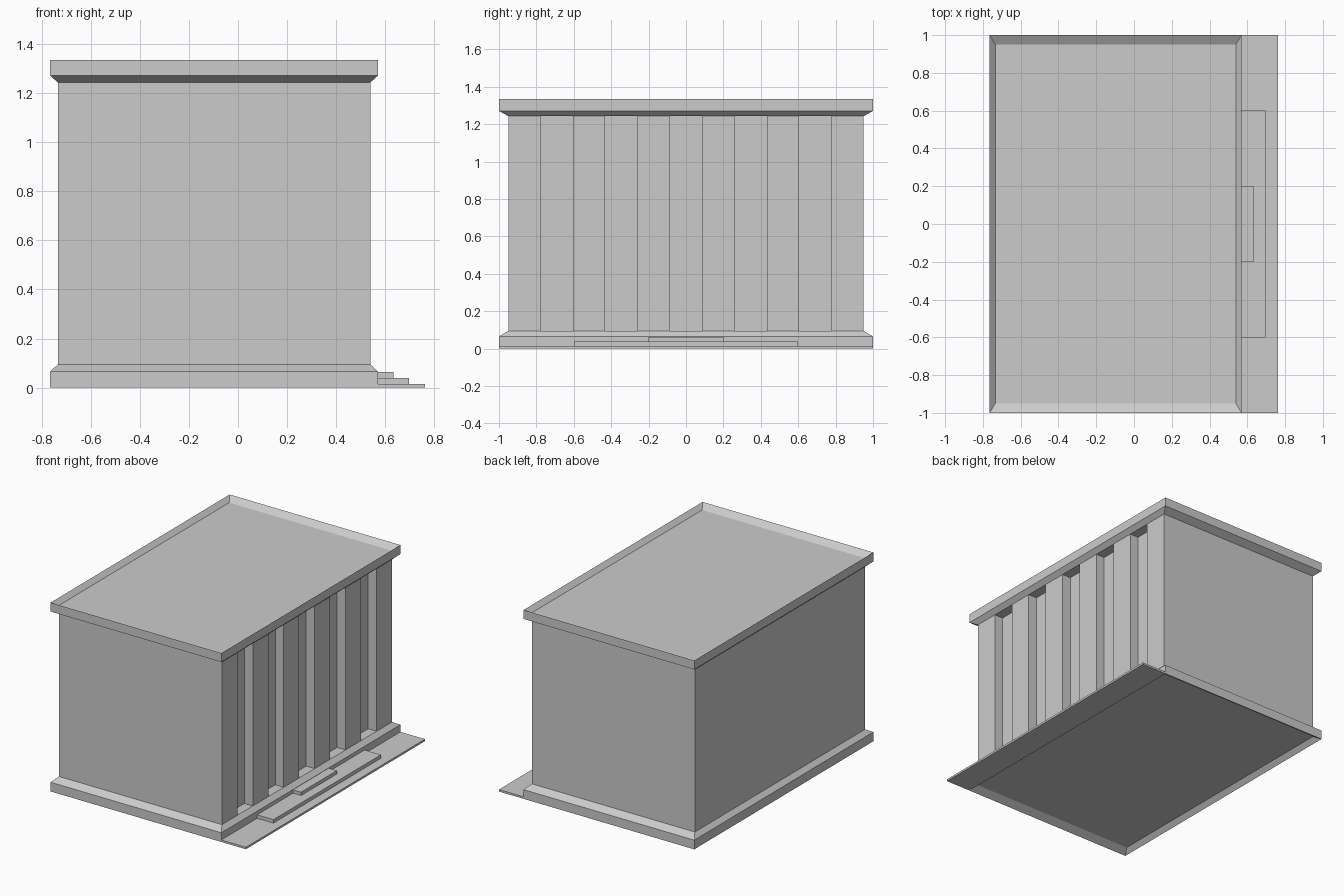
import bpy, bmesh
from mathutils import Vector

if "Cube" in bpy.data.objects:
    bpy.data.objects.remove(bpy.data.objects["Cube"])


def finish(bm, name):
    bmesh.ops.recalc_face_normals(bm, faces=bm.faces[:])
    mesh = bpy.data.meshes.new(name)
    bm.to_mesh(mesh)
    bm.free()
    obj = bpy.data.objects.new(name, mesh)
    bpy.context.collection.objects.link(obj)
    return obj


def box(name, x0, x1, half_y, z0, z1):
    bm = bmesh.new()
    bmesh.ops.create_cube(bm, size=1)
    for v in bm.verts:
        v.co = ((x0 + x1) / 2 + v.co.x * (x1 - x0),
                v.co.y * 2 * half_y,
                (z0 + z1) / 2 + v.co.z * (z1 - z0))
    return finish(bm, name)


X0, X1 = -0.765, 0.57          # outer rim extents
IN_X, IN_Y = 0.031, 0.05       # inset of the walls from the rims
WALL_X, WALL_Y = X1 - IN_X, 1 - IN_Y

# Building shell: (inset?, height) from sunken underside to sunken roof
profile = [(1, 0.03), (0, 0), (0, 0.065), (1, 0.095),
           (1, 1.243), (0, 1.271), (0, 1.334), (1, 1.304)]
bm = bmesh.new()
rings = []
for k, z in profile:
    a, b, h = X0 + k * IN_X, X1 - k * IN_X, 1 - k * IN_Y
    rings.append([bm.verts.new((x, y, z))
                  for x, y in ((a, -h), (b, -h), (b, h), (a, h))])
for lo, hi in zip(rings, rings[1:]):
    for i in range(4):
        j = (i + 1) % 4
        bm.faces.new((lo[i], lo[j], hi[j], hi[i]))
bm.faces.new(rings[0][::-1])
bm.faces.new(rings[-1])
bmesh.ops.recalc_face_normals(bm, faces=bm.faces[:])


def east_faces():
    return [f for f in bm.faces
            if all(abs(v.co.x - WALL_X) < 1e-4 and 0.09 < v.co.z < 1.25
                   for v in f.verts)]


# Split the right wall into eleven strips and sink every second one
BAYS = 11
bay = 2 * WALL_Y / BAYS
for i in range(1, BAYS):
    faces = east_faces()
    edges = {e for f in faces for e in f.edges}
    verts = {v for f in faces for v in f.verts}
    bmesh.ops.bisect_plane(bm, geom=faces + list(edges) + list(verts),
                           plane_co=Vector((0, -WALL_Y + i * bay, 0)),
                           plane_no=Vector((0, 1, 0)))
sunk = [f for f in east_faces()
        if int((f.calc_center_median().y + WALL_Y) / bay) % 2 == 1]
res = bmesh.ops.extrude_discrete_faces(bm, faces=sunk)
for f in res["faces"]:
    bmesh.ops.translate(bm, verts=f.verts[:], vec=(-0.066, 0, 0))
finish(bm, "building_shell")

# Entrance steps
box("step_bottom", X1, 0.762, 1.0, 0, 0.014)
box("step_middle", X1, 0.697, 0.6, 0.014, 0.039)
box("step_top", X1, 0.633, 0.2, 0.039, 0.063)
